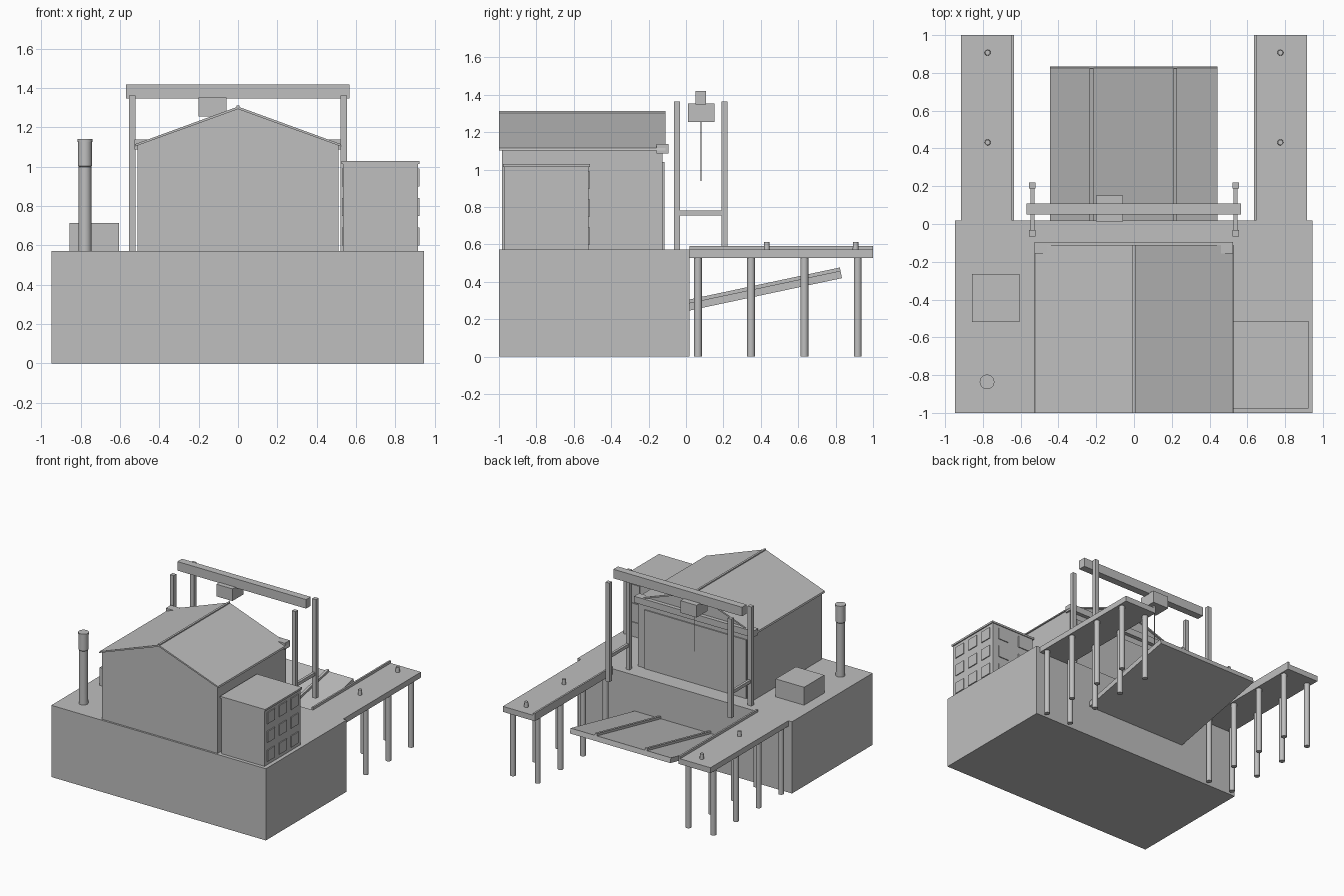
import bpy
import math
from mathutils import Matrix, Vector

cube = bpy.data.objects.get("Cube")
if cube:
    bpy.data.objects.remove(cube, do_unlink=True)

GREY = (0.52, 0.52, 0.52, 1)
mat = bpy.data.materials.new("plain grey")
mat.use_nodes = True
mat.diffuse_color = GREY
bsdf = mat.node_tree.nodes["Principled BSDF"]
bsdf.inputs["Base Color"].default_value = GREY


def mesh_object(name, verts, faces):
    me = bpy.data.meshes.new(name)
    me.from_pydata(verts, [], faces)
    me.materials.append(mat)
    ob = bpy.data.objects.new(name, me)
    bpy.context.scene.collection.objects.link(ob)
    return ob


def box(name, x, y, z):
    """Box from three (low, high) ranges."""
    verts = [(a, b, c) for a in x for b in y for c in z]
    faces = [(0, 1, 3, 2), (4, 6, 7, 5), (0, 4, 5, 1),
             (2, 3, 7, 6), (0, 2, 6, 4), (1, 5, 7, 3)]
    return mesh_object(name, verts, faces)


def prism(name, profile, y):
    """Counter-clockwise x-z profile extruded along y."""
    n = len(profile)
    verts = [(px, py, pz) for py in y for px, pz in profile]
    faces = [tuple(range(n)), tuple(range(2 * n - 1, n - 1, -1))]
    faces += [(i, i + n, (i + 1) % n + n, (i + 1) % n) for i in range(n)]
    return mesh_object(name, verts, faces)


def turned(name, x, y, rings, sides=20):
    """Round part from (radius, height) rings, smooth with sharp rims."""
    verts = [(x + r * math.cos(math.tau * i / sides),
              y + r * math.sin(math.tau * i / sides), z)
             for r, z in rings for i in range(sides)]
    faces = [tuple(range(sides - 1, -1, -1)),
             tuple(range(len(verts) - sides, len(verts)))]
    for k in range(len(rings) - 1):
        for i in range(sides):
            j = (i + 1) % sides
            a, b = k * sides, (k + 1) * sides
            faces.append((a + i, a + j, b + j, b + i))
    ob = mesh_object(name, verts, faces)
    bpy.ops.object.select_all(action="DESELECT")
    ob.select_set(True)
    bpy.context.view_layer.objects.active = ob
    bpy.ops.object.shade_smooth_by_angle(angle=math.radians(35))
    return ob


def mirrored(side, low, high):
    return tuple(sorted((side * low, side * high)))


DECK = 0.572

# Quay block
box("quay_block", (-0.948, 0.946), (-1, 0.018), (0, DECK))

# Main hall with gabled roof
prism("hall_walls", [(-0.51, DECK), (0.51, DECK), (0.51, 1.11),
                     (0, 1.295), (-0.51, 1.11)], (-0.985, -0.125))
prism("hall_roof", [(-0.527, 1.102), (0, 1.293), (0.527, 1.102),
                    (0.523, 1.115), (0, 1.306), (-0.523, 1.115)], (-1, -0.11))
box("roof_ridge", (-0.008, 0.008), (-1, -0.11), (1.296, 1.312))
box("hall_door", (-0.45, 0.45), (-0.126, -0.116), (DECK, 1.04))
box("door_header", (-0.527, 0.523), (-0.157, -0.094), (1.087, 1.138))

# Office block with windows on three sides
box("office_walls", (0.535, 0.915), (-0.972, -0.52), (DECK, 1.015))
box("office_roof", (0.526, 0.924), (-0.978, -0.513), (1.015, 1.03))
for row in range(3):
    z = 0.6 + 0.15 * row
    for col in range(3):
        y = -0.94 + 0.148 * col
        for side, x in (("right", 0.528), ("left", 0.914)):
            box(f"office_window_{side}_{row}_{col}", (x, x + 0.008),
                (y, y + 0.092), (z, z + 0.09))
    for col in range(2):
        x = 0.58 + 0.19 * col
        box(f"office_window_back_{row}_{col}", (x, x + 0.092),
            (-0.521, -0.513), (z, z + 0.09))

# Chimney and machine house
turned("chimney", -0.778, -0.836,
       [(0.034, DECK), (0.032, 1.0), (0.036, 1.005), (0.035, 1.125),
        (0.039, 1.126), (0.039, 1.14)])
box("machine_house", (-0.857, -0.606), (-0.52, -0.265), (DECK, 0.715))

# Gantry crane
for side, label in ((-1, "right"), (1, "left")):
    x = mirrored(side, 0.522, 0.555)
    for y in (-0.049, 0.205):
        end = "front" if y < 0 else "back"
        box(f"crane_post_{label}_{end}", x, (y - 0.016, y + 0.016), (DECK, 1.363))
    box(f"crane_brace_{label}", mirrored(side, 0.528, 0.548),
        (-0.04, 0.2), (0.754, 0.78))
box("crane_beam", (-0.57, 0.566), (0.05, 0.108), (1.347, 1.419))
box("crane_trolley", (-0.2, -0.058), (0.012, 0.152), (1.255, 1.352))
turned("crane_cable", -0.129, 0.081, [(0.003, 0.94), (0.003, 1.26)], 8)

# Piers with kerbs, bollards and piles
for side, label in ((-1, "right"), (1, "left")):
    box(f"pier_{label}", mirrored(side, 0.635, 0.916), (0.018, 1), (0.528, DECK))
    box(f"pier_kerb_{label}", mirrored(side, 0.635, 0.649), (0.018, 1), (DECK, 0.591))
    for y in (0.432, 0.907):
        turned(f"bollard_{label}", side * 0.775, y,
               [(0.016, DECK), (0.014, 0.613)], 12)
    for y in (0.064, 0.348, 0.633, 0.918):
        for x in (0.665, 0.885):
            turned(f"pile_{label}", side * x, y, [(0.021, 0), (0.021, 0.53)], 16)

# Sloping slipway with two rails
tilt = Matrix.Translation(Vector((0, 0.018, 0.287))) @ Matrix.Rotation(math.radians(12), 4, "X")
slip = [box("slipway", (-0.445, 0.441), (-0.03, 0.826), (-0.04, 0))]
for x in (-0.225, 0.218):
    slip.append(box("slipway_rail", (x - 0.01, x + 0.01), (-0.03, 0.826), (0, 0.018)))
for part in slip:
    part.data.transform(tilt)
